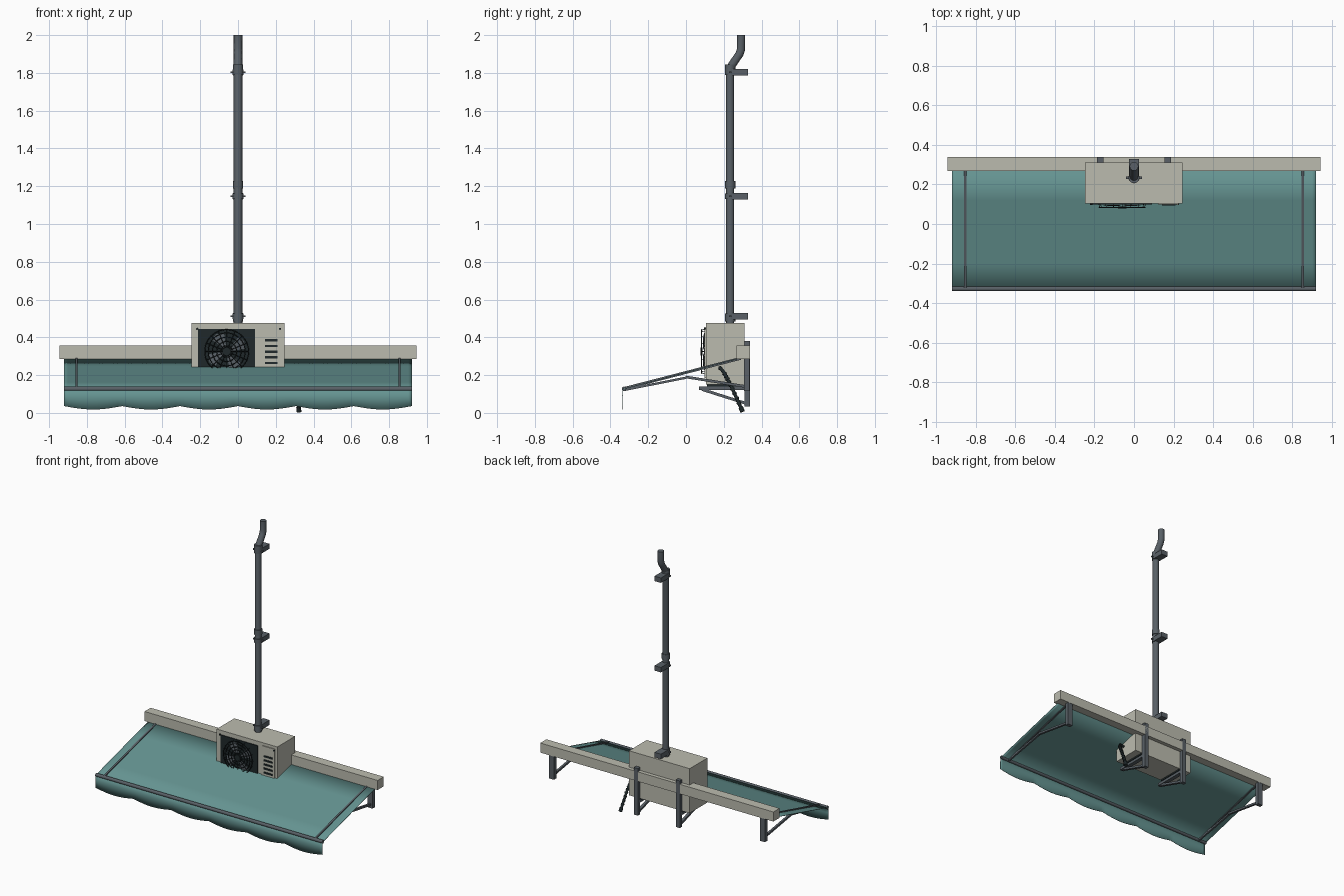
import bpy, bmesh, math
from mathutils import Vector, Matrix

if "Cube" in bpy.data.objects:
    bpy.data.objects.remove(bpy.data.objects["Cube"])


def material(name, rgb):
    m = bpy.data.materials.new(name)
    m.diffuse_color = (*rgb, 1)
    m.use_nodes = True
    m.node_tree.nodes["Principled BSDF"].inputs["Base Color"].default_value = m.diffuse_color
    return m


BEIGE = material("warm_beige", (0.50, 0.50, 0.43))
TEAL = material("teal_fabric", (0.13, 0.295, 0.285))
SLATE = material("slate_grey", (0.10, 0.118, 0.135))
DARK = material("charcoal", (0.014, 0.022, 0.024))


def finish(name, bm, mat, smooth=None):
    me = bpy.data.meshes.new(name)
    bmesh.ops.recalc_face_normals(bm, faces=bm.faces)
    bm.to_mesh(me)
    bm.free()
    ob = bpy.data.objects.new(name, me)
    me.materials.append(mat)
    bpy.context.collection.objects.link(ob)
    if smooth:
        bpy.ops.object.select_all(action='DESELECT')
        bpy.context.view_layer.objects.active = ob
        ob.select_set(True)
        bpy.ops.object.shade_smooth_by_angle(angle=math.radians(smooth))
    return ob


def box(name, x, y, z, mat):
    """Box from (min, max) pairs."""
    bm = bmesh.new()
    lo, hi = Vector((x[0], y[0], z[0])), Vector((x[1], y[1], z[1]))
    mtx = Matrix.Translation((lo + hi) / 2) @ Matrix.Diagonal((*(hi - lo), 1))
    bmesh.ops.create_cube(bm, size=1, matrix=mtx)
    return finish(name, bm, mat)


def beam(name, a, b, w, h, mat):
    """Rectangular bar between two points."""
    a, b = Vector(a), Vector(b)
    d = b - a
    side = Vector((1, 0, 0))
    up = d.cross(side).normalized()
    rot = Matrix((side, d.normalized(), up)).transposed().to_4x4()
    bm = bmesh.new()
    bmesh.ops.create_cube(bm, size=1, matrix=Matrix.Translation((a + b) / 2) @ rot
                          @ Matrix.Diagonal((w, d.length, h, 1)))
    return finish(name, bm, mat)


def rod(name, a, b, r, mat, sides=16):
    a, b = Vector(a), Vector(b)
    d = b - a
    bm = bmesh.new()
    bmesh.ops.create_cone(bm, cap_ends=True, segments=sides, radius1=r, radius2=r, depth=d.length,
                          matrix=Matrix.Translation((a + b) / 2) @ d.to_track_quat('Z', 'Y').to_matrix().to_4x4())
    return finish(name, bm, mat, 40)


def tube(name, pts, r, mat, cyclic=False, res=3):
    cu = bpy.data.curves.new(name, 'CURVE')
    cu.dimensions = '3D'
    cu.bevel_depth, cu.bevel_resolution, cu.use_fill_caps = r, res, True
    sp = cu.splines.new('POLY')
    sp.points.add(len(pts) - 1)
    for p, co in zip(sp.points, pts):
        p.co = (*co, 1)
    sp.use_cyclic_u = cyclic
    cu.materials.append(mat)
    ob = bpy.data.objects.new(name, cu)
    bpy.context.collection.objects.link(ob)
    return ob


# Awning housing
box("awning_housing", (-0.945, 0.945), (0.267, 0.338), (0.286, 0.356), BEIGE)

# Awning canopy with scalloped front valance
bm = bmesh.new()
N, HALF = 96, 0.92
rows = []
for i in range(N + 1):
    x = -HALF + 2 * HALF * i / N
    hem = 0.036 - 0.018 * abs(math.sin(math.pi * 6 * i / N))
    prof = [(0.28, 0.288), (0.12, 0.246), (-0.05, 0.201), (-0.2, 0.161), (-0.333, 0.126),
            (-0.337, 0.085), (-0.337, hem)]
    rows.append([bm.verts.new((x, y, z)) for y, z in prof])
for a, b in zip(rows, rows[1:]):
    for j in range(len(a) - 1):
        bm.faces.new((a[j], a[j + 1], b[j + 1], b[j]))
canopy = finish("awning_canopy", bm, TEAL, 85)
thick = canopy.modifiers.new("thickness", 'SOLIDIFY')
thick.thickness, thick.offset = 0.003, 0

# Awning front bar
rod("awning_front_bar", (-HALF, -0.328, 0.127), (HALF, -0.328, 0.127), 0.012, SLATE)

# Awning arms and unit wall brackets, mirrored left and right
for s, side in ((-1, "left"), (1, "right")):
    x = 0.855 * s
    beam(f"awning_arm_{side}", (x, -0.325, 0.13), (x, 0.29, 0.289), 0.013, 0.015, SLATE)
    beam(f"awning_lower_arm_{side}", (x, -0.325, 0.122), (x, 0.0, 0.186), 0.013, 0.012, SLATE)
    beam(f"awning_brace_{side}", (x, 0.0, 0.19), (x, 0.315, 0.14), 0.016, 0.014, SLATE)
    box(f"awning_post_{side}", (x - 0.02, x + 0.02), (0.308, 0.336), (0.115, 0.29), SLATE)
    x = 0.17 * s
    box(f"bracket_post_{side}", (x - 0.016, x + 0.016), (0.31, 0.338), (0.035, 0.38), SLATE)
    box(f"bracket_shelf_{side}", (x - 0.015, x + 0.015), (0.07, 0.32), (0.12, 0.14), SLATE)
    beam(f"bracket_brace_{side}", (x, 0.085, 0.124), (x, 0.318, 0.05), 0.02, 0.015, SLATE)
    box(f"unit_foot_{side}", (x - 0.02, x + 0.02), (0.11, 0.3), (0.139, 0.152), DARK)

# Outdoor cooling unit body and front panels
box("unit_body", (-0.247, 0.245), (0.105, 0.31), (0.15, 0.476), BEIGE)
box("fan_panel", (-0.213, 0.09), (0.099, 0.106), (0.195, 0.445), DARK)
box("service_panel", (0.122, 0.225), (0.099, 0.106), (0.185, 0.456), BEIGE)
for k in range(6):
    z = 0.384 - 0.03 * k
    box(f"louvre_slot_{k}", (0.142, 0.21), (0.094, 0.1), (z - 0.006, z + 0.006), DARK)
for x in (-0.216, 0.222):
    rod("panel_screw", (x, 0.106, 0.445), (x, 0.096, 0.445), 0.006, DARK, 8)

# Fan guard: rings, spokes and hub
CX, CZ = -0.06, 0.325


def polar(r, a, y):
    return (CX + r * math.cos(a), y, CZ + r * math.sin(a))


for r in (0.03, 0.053, 0.076, 0.098, 0.116):
    tube("guard_ring", [polar(r, math.tau * i / 40, 0.083) for i in range(40)], 0.0028, DARK, True, 1)
for i in range(16):
    a = math.tau * i / 16
    tube("guard_spoke", [polar(0.02, a, 0.083), polar(0.113, a, 0.083), polar(0.118, a, 0.1)],
         0.0018, DARK, False, 0)
rod("guard_hub", (CX, 0.088, CZ), (CX, 0.078, CZ), 0.022, DARK, 20)

# Fan blades
for i in range(4):
    a = math.tau * i / 4 + 0.4
    bm = bmesh.new()
    bm.faces.new([bm.verts.new(polar(r, a + da, y)) for r, da, y in
                  ((0.025, -0.3, 0.097), (0.1, -0.25, 0.097), (0.107, 0.15, 0.094),
                   (0.1, 0.5, 0.091), (0.025, 0.4, 0.091))])
    finish("fan_blade", bm, SLATE)

# Flue pipe with offset top, collars and wall clamps
PY = 0.234
tube("flue_pipe", [(0, PY, 0.47), (0, PY, 1.815), (0, 0.241, 1.838), (0, 0.283, 1.9),
                   (0, 0.292, 1.925), (0, 0.292, 2.0)], 0.0225, SLATE)
for k, z in enumerate((0.505, 1.208, 1.825)):
    rod(f"flue_collar_{k}", (0, PY, z - 0.02), (0, PY, z + 0.02), 0.027, SLATE, 20)
for k, z in enumerate((0.512, 1.147, 1.803)):
    rod(f"clamp_band_{k}", (0, PY, z - 0.015), (0, PY, z + 0.015), 0.028, SLATE, 20)
    box(f"clamp_arm_{k}", (-0.026, 0.026), (PY + 0.005, 0.328), (z - 0.018, z + 0.018), SLATE)
    box(f"clamp_ear_{k}", (-0.04, 0.04), (PY - 0.006, PY + 0.006), (z - 0.004, z + 0.004), SLATE)

# Drain hose with ridges
hose = [(0.24, 0.18, 0.235), (0.275, 0.18, 0.24), (0.298, 0.2, 0.215), (0.31, 0.24, 0.14), (0.322, 0.297, 0.014)]
tube("drain_hose", hose, 0.009, DARK)
for a, b in zip(hose[2:], hose[3:]):
    a, b = Vector(a), Vector(b)
    for k in range(5):
        p, d = a.lerp(b, (k + 0.5) / 5), (b - a).normalized() * 0.004
        rod("hose_ridge", p - d, p + d, 0.0125, DARK, 12)
rod("hose_end", (0.321, 0.292, 0.025), (0.323, 0.299, 0.006), 0.013, DARK, 12)
